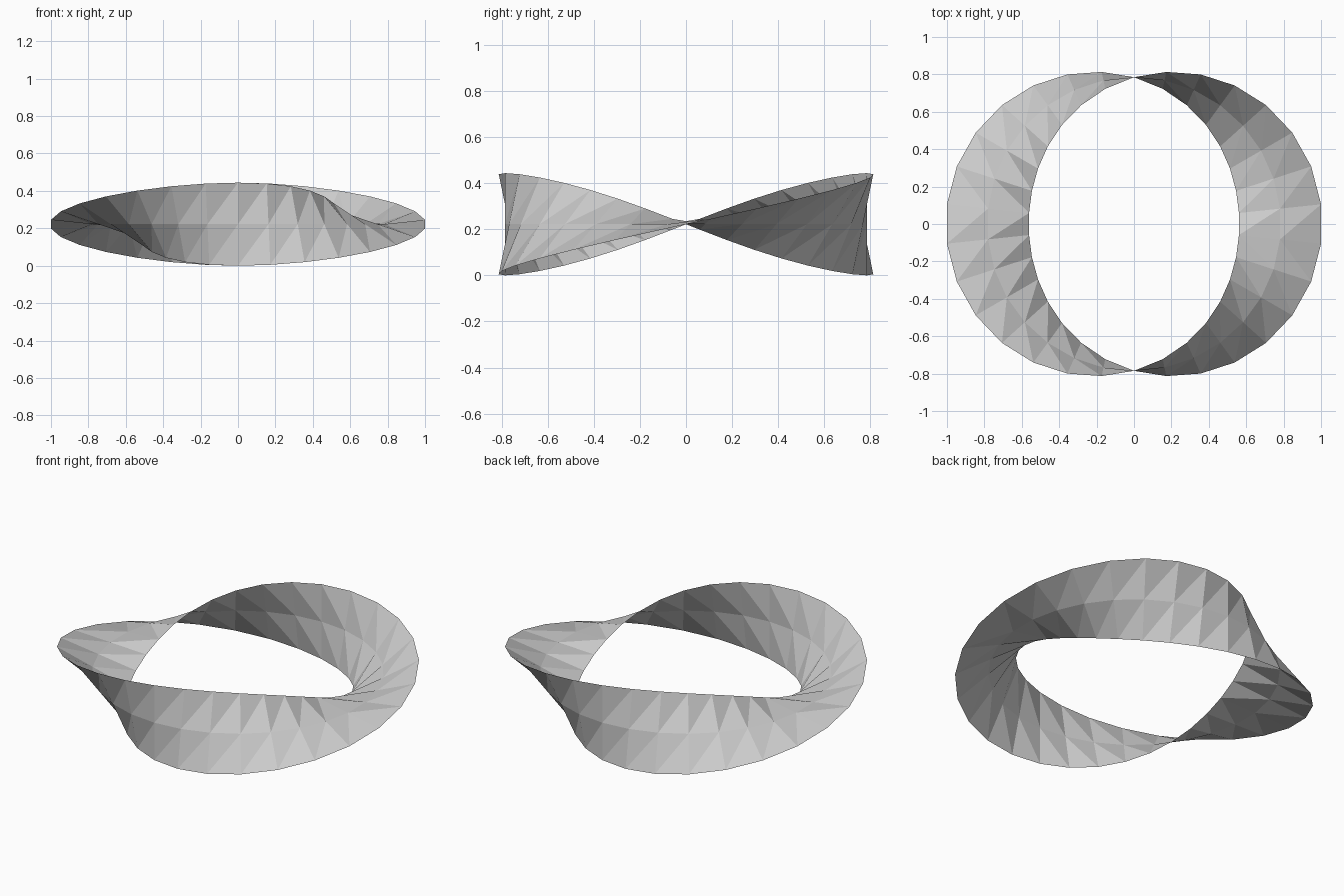
import bpy, bmesh, math
from mathutils import Vector

SEGMENTS = 30        # steps around the ring
RADIUS = 0.785       # centre line of the ribbon
HALF_WIDTH = 0.222   # from the centre line to either edge

cube = bpy.data.objects.get("Cube")
if cube:
    bpy.data.objects.remove(cube, do_unlink=True)

# Plain grey material
grey = bpy.data.materials.new("light_grey")
grey.use_nodes = True
colour = (0.6, 0.6, 0.6, 1)
grey.diffuse_color = colour
grey.node_tree.nodes["Principled BSDF"].inputs["Base Color"].default_value = colour


def ribbon_point(angle, offset):
    """Point across the ribbon, which turns once on itself per lap."""
    reach = RADIUS + offset * math.cos(angle)
    return Vector((reach * math.cos(angle), reach * math.sin(angle),
                   HALF_WIDTH + offset * math.sin(angle)))


# Twisted ribbon: three points per cross-section, joined into a closed loop
bm = bmesh.new()
sections = []
for i in range(SEGMENTS):
    angle = math.tau * (i + 0.5) / SEGMENTS
    sections.append([bm.verts.new(ribbon_point(angle, side * HALF_WIDTH))
                     for side in (-1, 0, 1)])

for i, here in enumerate(sections):
    there = sections[(i + 1) % SEGMENTS]
    for row in range(2):
        bm.faces.new((here[row], here[row + 1], there[row + 1], there[row]))

# Facet the twisted quads along their shorter diagonals
bmesh.ops.triangulate(bm, faces=bm.faces[:], quad_method='SHORT_EDGE')

mesh = bpy.data.meshes.new("twisted_ribbon")
bm.to_mesh(mesh)
bm.free()
mesh.materials.append(grey)
ribbon = bpy.data.objects.new("twisted_ribbon", mesh)
bpy.context.collection.objects.link(ribbon)
